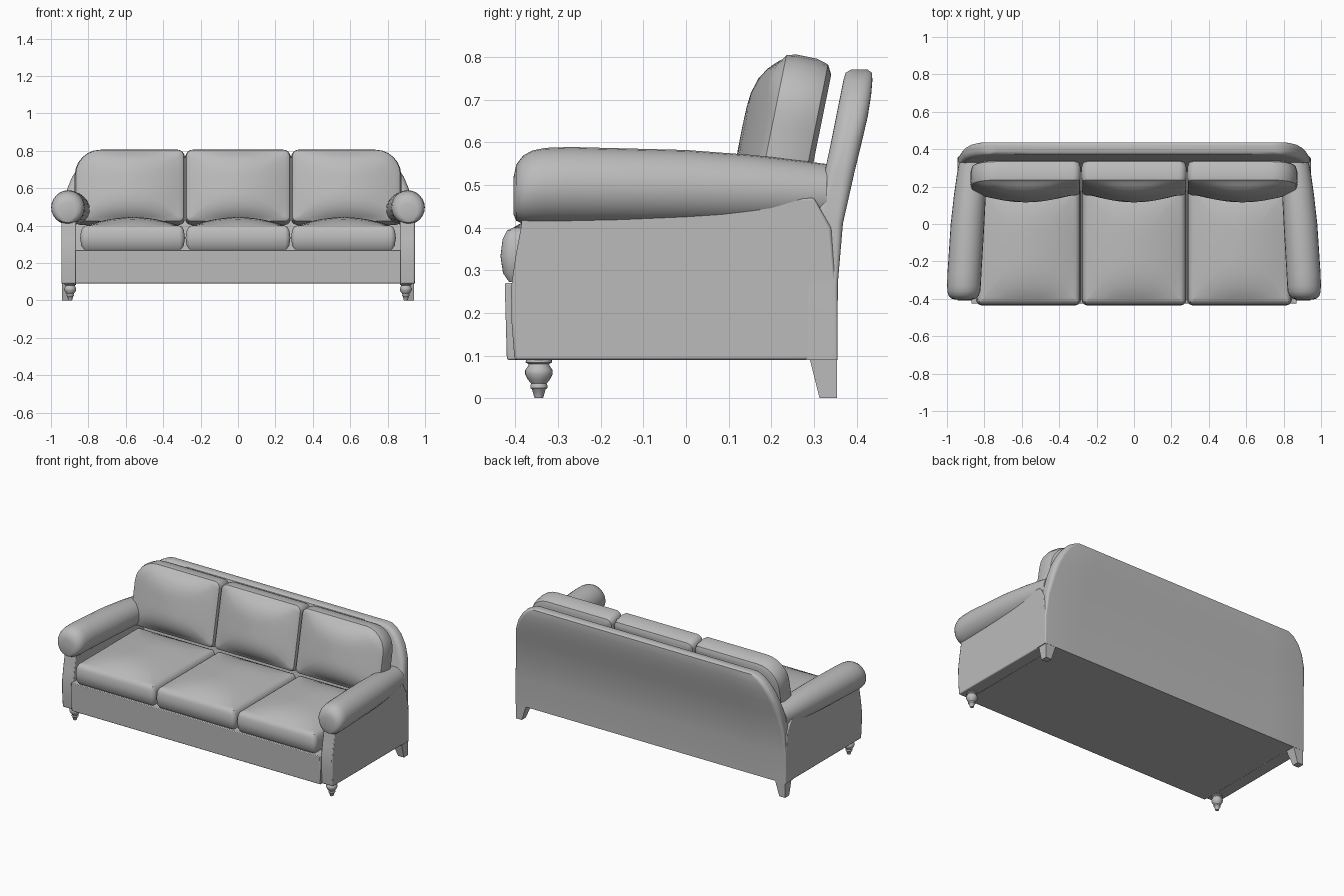
import bpy, bmesh, math
from mathutils import Vector

if "Cube" in bpy.data.objects:
    bpy.data.objects.remove(bpy.data.objects["Cube"])

GREY = (0.5, 0.5, 0.5, 1)
fabric = bpy.data.materials.new("grey_fabric")
fabric.use_nodes = True
fabric.diffuse_color = GREY
fabric.node_tree.nodes["Principled BSDF"].inputs["Base Color"].default_value = GREY


def finish(name, bm, angle=40, bevel=0):
    bmesh.ops.recalc_face_normals(bm, faces=bm.faces[:])
    mesh = bpy.data.meshes.new(name)
    bm.to_mesh(mesh)
    bm.free()
    ob = bpy.data.objects.new(name, mesh)
    bpy.context.collection.objects.link(ob)
    mesh.materials.append(fabric)
    if bevel:
        mod = ob.modifiers.new("soft_edges", "BEVEL")
        mod.width, mod.segments = bevel, 2
    bpy.ops.object.select_all(action="DESELECT")
    ob.select_set(True)
    bpy.context.view_layer.objects.active = ob
    bpy.ops.object.shade_smooth_by_angle(angle=math.radians(angle))
    return ob


def loft(name, rings, angle=40):
    """Skin a list of equal-length point rings and close both ends."""
    bm = bmesh.new()
    rows = [[bm.verts.new(p) for p in ring] for ring in rings]
    n = len(rows[0])
    for a, b in zip(rows, rows[1:]):
        for i in range(n):
            j = (i + 1) % n
            bm.faces.new((a[i], a[j], b[j], b[i]))
    bm.faces.new(rows[0])
    bm.faces.new(rows[-1])
    return finish(name, bm, angle)


def rounded_rect(hx, hy, radii, arc=6, edge=8):
    """Outline with one radius per corner and evenly divided sides."""
    corners = []
    for k, (sx, sy) in enumerate([(1, 1), (-1, 1), (-1, -1), (1, -1)]):
        r = max(radii[k], 0.004)
        cx, cy = sx * (hx - r), sy * (hy - r)
        corners.append([Vector((cx + r * math.cos(t), cy + r * math.sin(t)))
                        for t in [(k + i / arc) * math.pi / 2 for i in range(arc + 1)]])
    pts = []
    for k, c in enumerate(corners):
        nxt = corners[(k + 1) % 4][0]
        pts += c + [c[-1].lerp(nxt, i / edge) for i in range(1, edge)]
    return pts


def cushion(name, hx, hy, radii, layers, crown, place):
    """Stack inset outlines, then dome the last one; place maps (u, v, depth)."""
    rings = []
    for inset, d in layers:
        out = rounded_rect(hx - inset, hy - inset, [r - inset for r in radii])
        rings.append([place(p.x, p.y, d) for p in out])
    for s in (0.95, 0.85, 0.7, 0.5, 0.3, 0.1, 0.02):
        ring = []
        for p in out:
            u, v = p.x * s / (hx - inset), p.y * s / (hy - inset)
            ring.append(place(p.x * s, p.y * s, d + crown * (1 - u * u) * (1 - v ** 4)))
        rings.append(ring)
    return loft(name, rings)


def side_slab(name, profile, x0, x1, bevel):
    """Extrude a (y, z) side profile from x0 to x1."""
    bm = bmesh.new()
    a, b = [[bm.verts.new((x, y, z)) for y, z in profile] for x in (x0, x1)]
    n = len(a)
    for i in range(n):
        bm.faces.new((a[i], a[(i + 1) % n], b[(i + 1) % n], b[i]))
    bm.faces.new(a)
    bm.faces.new(b)
    return finish(name, bm, bevel=bevel)


# Base under the seat
side_slab("base", [(-0.42, 0.09), (-0.425, 0.27), (0.3, 0.27), (0.3, 0.09)],
          -0.87, 0.87, 0.004)

# Leaning backrest: height, half width, front y, back y, corner radius
back_rows = [(0.09, 0.945, 0.28, 0.355, 0.005), (0.27, 0.945, 0.28, 0.356, 0.008),
             (0.41, 0.938, 0.30, 0.368, 0.015), (0.53, 0.925, 0.325, 0.395, 0.025),
             (0.60, 0.912, 0.34, 0.412, 0.03), (0.66, 0.887, 0.352, 0.426, 0.03),
             (0.71, 0.855, 0.362, 0.434, 0.03), (0.745, 0.82, 0.369, 0.437, 0.03),
             (0.763, 0.785, 0.374, 0.436, 0.025), (0.771, 0.75, 0.388, 0.425, 0.015)]
loft("backrest", [[(p.x, p.y + (f + b) / 2, z)
                   for p in rounded_rect(w, (b - f) / 2, [r] * 4)]
                  for z, w, f, b, r in back_rows])

# Seat and back cushions, left / middle / right
LEAN = 0.2
SIN, COS = math.sin(LEAN), math.cos(LEAN)
seat_layers = [(0.02, 0), (0.006, 0.02), (0, 0.06), (0.005, 0.1), (0.015, 0.12), (0.03, 0.127)]
back_layers = [(0.03, 0), (0.008, 0.012), (0, 0.04), (0, 0.09), (0.006, 0.112), (0.018, 0.12)]
for side, word in ((-1, "right"), (0, "middle"), (1, "left")):
    seat_cx, seat_hx = side * 0.564, 0.28
    back_cx, back_hx = side * 0.579, 0.294 if side else 0.281
    cushion(word + "_seat_cushion", seat_hx, 0.32, [0.03] * 4, seat_layers, 0.045,
            lambda u, v, d: (seat_cx + u, v - 0.115, 0.273 + d))
    radii = [0.14 if side > 0 else 0.04, 0.14 if side < 0 else 0.04, 0.03, 0.03]
    cushion(word + "_back_cushion", back_hx, 0.2, radii, back_layers, 0.06,
            lambda u, v, d: (back_cx + u,
                             0.267 + (v + 0.2) * SIN - d * COS,
                             0.396 + (v + 0.2) * COS + d * SIN))

# Arm roll sections: y, centre x, centre z, radius x, radius z
roll = [(-0.404, 0.912, 0.475, 0.045, 0.045), (-0.398, 0.912, 0.482, 0.066, 0.066),
        (-0.382, 0.911, 0.489, 0.081, 0.08), (-0.36, 0.91, 0.494, 0.088, 0.087),
        (-0.33, 0.909, 0.497, 0.09, 0.09), (-0.27, 0.907, 0.498, 0.091, 0.091),
        (0.0, 0.89, 0.494, 0.09, 0.088), (0.16, 0.877, 0.488, 0.085, 0.082),
        (0.27, 0.868, 0.482, 0.078, 0.075), (0.33, 0.862, 0.478, 0.073, 0.071)]
arm_profile = [(-0.402, 0.09), (-0.409, 0.18), (-0.41, 0.26), (-0.4, 0.33), (-0.387, 0.40),
               (-0.38, 0.47), (0.3, 0.47), (0.34, 0.40), (0.352, 0.27), (0.352, 0.09)]
# Turned front foot: height, radius
foot = [(0.092, 0.03), (0.084, 0.031), (0.08, 0.024), (0.075, 0.026), (0.066, 0.032),
        (0.056, 0.032), (0.044, 0.026), (0.034, 0.018), (0.03, 0.02), (0.024, 0.02),
        (0.021, 0.016), (0.0, 0.01)]

turn = [(math.cos(i * math.tau / 24), math.sin(i * math.tau / 24)) for i in range(24)]
for side, word in ((-1, "right"), (1, "left")):
    loft(word + "_arm_roll", [[(side * (cx + rx * c), y, cz + rz * s) for c, s in turn]
                              for y, cx, cz, rx, rz in roll])
    side_slab(word + "_arm_panel", arm_profile, side * 0.865, side * 0.945, 0.006)
    loft(word + "_front_foot", [[(side * 0.897 + r * c, -0.345 + r * s, z) for c, s in turn]
                                for z, r in foot])
    # Tapered square back leg
    loft(word + "_back_leg", [[(side * x, y, z) for x, y in
                               ((inner, front), (0.94, front), (0.94, 0.354), (inner, 0.354))]
                              for z, inner, front in ((0.092, 0.87, 0.29), (0, 0.9, 0.313))], 20)
